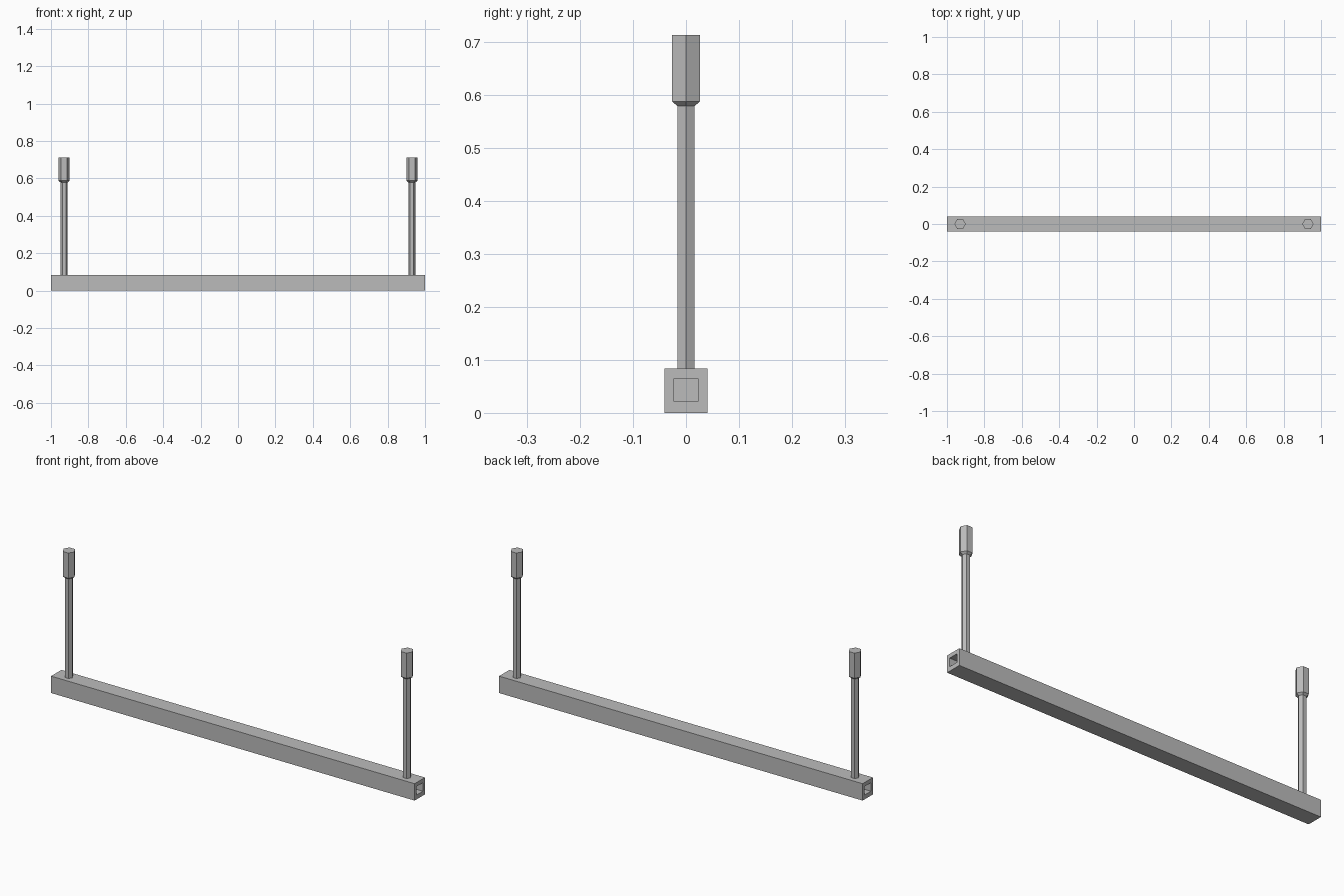
import bpy, bmesh
from math import pi
from mathutils import Matrix

if "Cube" in bpy.data.objects:
    bpy.data.objects.remove(bpy.data.objects["Cube"])

grey = bpy.data.materials.new("plain_grey")
grey.use_nodes = True
colour = (0.5, 0.5, 0.5, 1)
grey.diffuse_color = colour
grey.node_tree.nodes["Principled BSDF"].inputs["Base Color"].default_value = colour


def finish(name, bm):
    bmesh.ops.recalc_face_normals(bm, faces=bm.faces)
    mesh = bpy.data.meshes.new(name)
    bm.to_mesh(mesh)
    bm.free()
    mesh.materials.append(grey)
    obj = bpy.data.objects.new(name, mesh)
    bpy.context.collection.objects.link(obj)
    return obj


def hex_section(bm, x, low, high, r_low, r_high):
    # Six-sided upright section with corners pointing along x
    bmesh.ops.create_cone(
        bm, cap_ends=True, segments=6, radius1=r_low, radius2=r_high,
        depth=high - low,
        matrix=Matrix.Translation((x, 0, (low + high) / 2)) @ Matrix.Rotation(pi / 2, 4, "Z"))


# Base beam with a rectangular socket sunk into each end
width, height = 0.081, 0.084
bm = bmesh.new()
bmesh.ops.create_cube(bm, size=1, matrix=Matrix.Translation((0, 0, height / 2))
                      @ Matrix.Diagonal((2, width, height, 1)))
bm.normal_update()
for end in [f for f in bm.faces if abs(f.normal.x) > 0.9]:
    side = 1 if end.normal.x > 0 else -1
    bmesh.ops.inset_region(bm, faces=[end], thickness=0.018)
    for v in end.verts:
        v.co.y = 0.024 if v.co.y > 0 else -0.024
        v.co.z = 0.064 if v.co.z > height / 2 else 0.022
    floor = bmesh.ops.extrude_discrete_faces(bm, faces=[end])["faces"][0]
    bmesh.ops.translate(bm, verts=floor.verts, vec=(-0.07 * side, 0, 0))
finish("base_beam", bm)

# Posts with a chamfered hexagonal cap
for name, x in (("right", -0.93), ("left", 0.93)):
    bm = bmesh.new()
    hex_section(bm, x, height, 0.58, 0.019, 0.019)
    finish(name + "_post", bm)
    bm = bmesh.new()
    hex_section(bm, x, 0.579, 0.588, 0.019, 0.0302)
    hex_section(bm, x, 0.588, 0.713, 0.0302, 0.0302)
    bmesh.ops.remove_doubles(bm, verts=bm.verts, dist=0.0005)
    finish(name + "_cap", bm)
